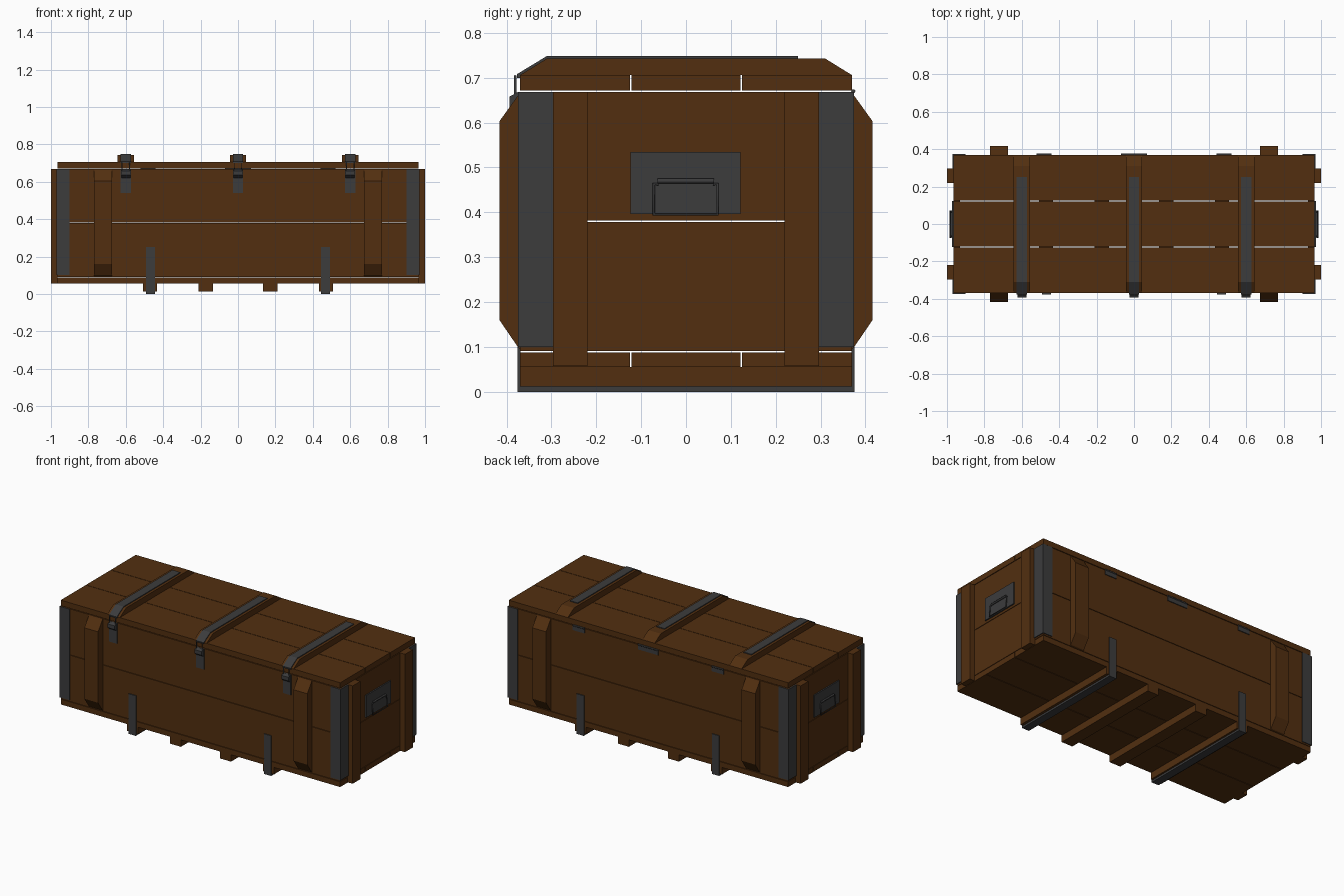
import bpy, bmesh, math
from mathutils import Vector

if "Cube" in bpy.data.objects:
    bpy.data.objects.remove(bpy.data.objects["Cube"])


def material(name, rgb):
    m = bpy.data.materials.new(name)
    m.diffuse_color = (*rgb, 1)
    m.use_nodes = True
    m.node_tree.nodes["Principled BSDF"].inputs["Base Color"].default_value = m.diffuse_color
    return m


WOOD = material("brown wood", (0.085, 0.028, 0.005))
METAL = material("dark grey metal", (0.045, 0.045, 0.046))


def finish(name, bm, mat):
    bmesh.ops.recalc_face_normals(bm, faces=bm.faces)
    me = bpy.data.meshes.new(name)
    bm.to_mesh(me)
    bm.free()
    me.materials.append(mat)
    ob = bpy.data.objects.new(name, me)
    bpy.context.collection.objects.link(ob)
    return ob


def box(name, mat, x, y, z):
    """Box from three (min, max) ranges."""
    bm = bmesh.new()
    bmesh.ops.create_cube(bm, size=1)
    for v in bm.verts:
        v.co = Vector([(r[0] + r[1]) / 2 + c * (r[1] - r[0]) for c, r in zip(v.co, (x, y, z))])
    return finish(name, bm, mat)


def prism(name, mat, yz, x0, x1):
    """Side profile in y, z extruded along x."""
    bm = bmesh.new()
    f = bm.faces.new([bm.verts.new((x0, y, z)) for y, z in yz])
    ext = bmesh.ops.extrude_face_region(bm, geom=[f])
    for v in ext["geom"]:
        if isinstance(v, bmesh.types.BMVert):
            v.co.x = x1
    return finish(name, bm, mat)


def span(s, a, b):
    return tuple(sorted((s * a, s * b)))


def rod(name, points, radius):
    cu = bpy.data.curves.new(name, 'CURVE')
    cu.dimensions = '3D'
    cu.bevel_depth = radius
    cu.bevel_resolution = 1
    cu.use_fill_caps = True
    sp = cu.splines.new('POLY')
    sp.points.add(len(points) - 1)
    for p, co in zip(sp.points, points):
        p.co = (*co, 1)
    cu.materials.append(METAL)
    bpy.context.collection.objects.link(bpy.data.objects.new(name, cu))


# lid and floor planks, with narrow gaps
for y in ((-0.37, -0.1245), (-0.1215, 0.1215), (0.1245, 0.37)):
    box("lid_plank", WOOD, (-0.965, 0.965), y, (0.672, 0.706))
    box("floor_plank", WOOD, (-0.965, 0.965), y, (0.055, 0.088))

for s in (-1, 1):
    # wall planks, two high on every side
    for z in ((0.091, 0.379), (0.382, 0.668)):
        box("long_wall_plank", WOOD, (-0.965, 0.965), span(s, 0.335, 0.37), z)
        box("end_wall_plank", WOOD, span(s, 0.93, 0.965), (-0.335, 0.335), z)
    for t in (-1, 1):
        # end battens
        box("end_batten", WOOD, span(s, 0.965, 1.0), span(t, 0.22, 0.297), (0.057, 0.668))
        # chamfered upright battens on the long walls
        prism("side_batten", WOOD,
              [(t * 0.37, 0.095), (t * 0.375, 0.1), (t * 0.416, 0.16), (t * 0.416, 0.603),
               (t * 0.375, 0.66), (t * 0.37, 0.668)], *span(s, 0.675, 0.77))
        # angle iron on the corners
        box("corner_iron_side", METAL, span(s, 0.902, 0.971), span(t, 0.369, 0.375), (0.1, 0.668))
        box("corner_iron_end", METAL, span(s, 0.964, 0.971), span(t, 0.297, 0.374), (0.1, 0.668))

    # carrying handle on each end
    box("handle_plate", METAL, span(s, 0.964, 0.973), (-0.124, 0.122), (0.396, 0.535))
    rod("handle_pivot", [(s * 0.976, -0.064, 0.47), (s * 0.976, 0.062, 0.47)], 0.006)
    rod("handle_bail", [(s * 0.976, -0.062, 0.463), (s * 0.977, -0.072, 0.463),
                        (s * 0.983, -0.072, 0.395), (s * 0.983, 0.070, 0.395),
                        (s * 0.977, 0.070, 0.463), (s * 0.976, 0.060, 0.463)], 0.0035)

    # skids with the outer pair strapped in metal
    for x in (0.173, 0.47):
        box("skid", WOOD, span(s, x - 0.038, x + 0.038), (-0.37, 0.37), (0.012, 0.055))
    box("skid_strap_base", METAL, span(s, 0.443, 0.492), (-0.376, 0.376), (0.0, 0.0125))
    for t in (-1, 1):
        box("skid_strap_side", METAL, span(s, 0.443, 0.492), span(t, 0.369, 0.376), (0.0, 0.25))

for x in (-0.6, 0, 0.6):
    # lid battens
    prism("lid_batten", WOOD, [(-0.37, 0.706), (-0.31, 0.743), (0.31, 0.743), (0.37, 0.706)],
          x - 0.043, x + 0.043)
    # metal strap over the batten
    prism("lid_strap", METAL,
          [(0.25, 0.742), (0.25, 0.748), (-0.311, 0.748), (-0.377, 0.708), (-0.377, 0.7),
           (-0.369, 0.7), (-0.369, 0.706), (-0.309, 0.742)], x - 0.027, x + 0.027)
    # latch on the front
    box("latch_plate", METAL, (x - 0.027, x + 0.027), (-0.376, -0.369), (0.54, 0.668))
    prism("latch_lever", METAL,
          [(-0.375, 0.62), (-0.394, 0.635), (-0.394, 0.658), (-0.375, 0.668)],
          x - 0.024, x + 0.024)
    rod("latch_loop", [(x - 0.02, -0.381, 0.65), (x - 0.02, -0.381, 0.704),
                       (x + 0.02, -0.381, 0.704), (x + 0.02, -0.381, 0.65)], 0.003)

# hinges at the back
for x, w in ((-0.48, 0.04), (0, 0.07), (0.48, 0.04)):
    box("hinge_leaf", METAL, (x - w, x + w), (0.369, 0.375), (0.64, 0.671))
    rod("hinge_pin", [(x - w, 0.373, 0.67), (x + w, 0.373, 0.67)], 0.005)
